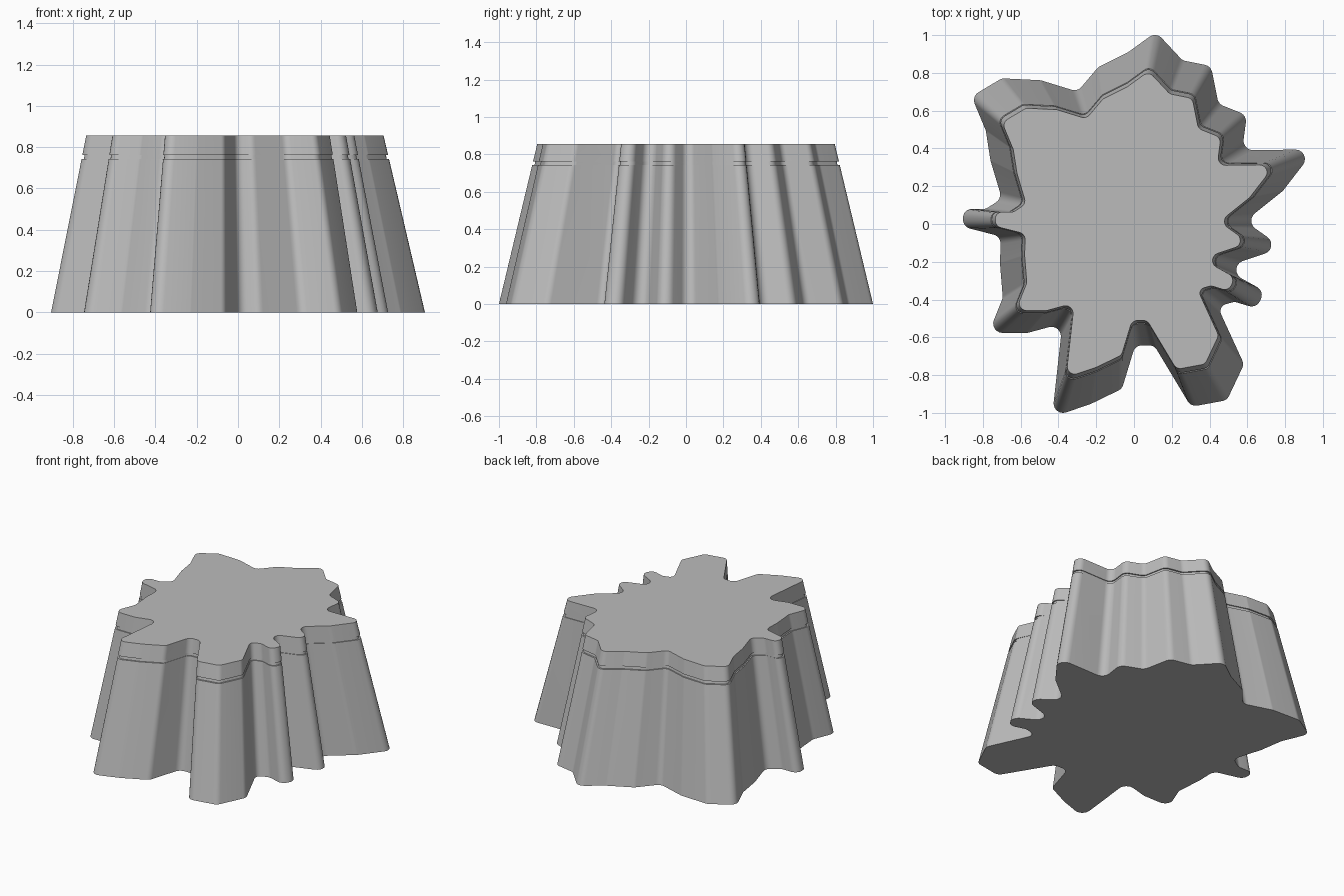
import bpy
import bmesh
import math
from mathutils import Vector

default_cube = bpy.data.objects.get("Cube")
if default_cube:
    bpy.data.objects.remove(default_cube, do_unlink=True)

HEIGHT = 0.857
TAPER = 0.205          # how much the outline shrinks from base to top
ROUNDING = 0.05        # corner radius of the base outline
ARC_STEPS = 6

# Sharp corners of the base outline, clockwise from the rear peak
CORNERS = [
    (.11, 1.02), (.25, .87), (.4, .84), (.44, .64), (.59, .58), (.565, .395),
    (.95, .4), (.78, .18), (.58, .02), (.78, -.12), (.46, -.225),
    (.685, -.35), (.64, -.44), (.525, -.405), (.435, -.43), (.575, -.735),
    (.485, -.925), (.295, -.96), (.1, -.635), (0, -.635), (-.07, -.865),
    (-.235, -.945), (-.44, -1.015), (-.385, -.52), (-.57, -.57),
    (-.775, -.57), (-.7, -.385), (-.715, -.2), (-.71, -.06), (-.91, -.01),
    (-.91, .085), (-.79, .085), (-.705, .14), (-.765, .34), (-.79, .5),
    (-.865, .68), (-.705, .775), (-.5, .765), (-.305, .705),
    (-.195, .835), (-.035, .915),
]


def rounded_outline(corners, radius, steps):
    """Replace every corner of a closed polygon with a circular arc."""
    points = [Vector(c) for c in corners]
    outline = []
    for i, corner in enumerate(points):
        back = points[i - 1] - corner
        ahead = points[(i + 1) % len(points)] - corner
        half = back.angle(ahead) / 2
        reach = min(radius / math.tan(half), 0.48 * min(back.length, ahead.length))
        back.normalize()
        ahead.normalize()
        arc_radius = reach * math.tan(half)
        centre = corner + (back + ahead).normalized() * (reach / math.cos(half))
        start = corner + back * reach - centre
        end = corner + ahead * reach - centre
        for k in range(steps + 1):
            t = k / steps
            spoke = start.lerp(end, t)
            # even steps along the arc, by spherical blending
            sweep = math.pi - 2 * half
            if sweep > 0.01:
                spoke = (start * math.sin((1 - t) * sweep)
                         + end * math.sin(t * sweep)) / math.sin(sweep)
            outline.append(centre + spoke.normalized() * arc_radius)
    return outline


def fit(outline, half_width, half_depth):
    """Centre the outline and stretch it to the wanted size."""
    xs = [p.x for p in outline]
    ys = [p.y for p in outline]
    mid = Vector((max(xs) + min(xs), max(ys) + min(ys))) / 2
    sx = 2 * half_width / (max(xs) - min(xs))
    sy = 2 * half_depth / (max(ys) - min(ys))
    return [Vector(((p.x - mid.x) * sx, (p.y - mid.y) * sy)) for p in outline]


outline = fit(rounded_outline(CORNERS, ROUNDING, ARC_STEPS), 0.905, 1)

# Levels of the tapered wall: height and inset, with a thin groove near the top
groove_low, groove_high, groove_depth = 0.743, 0.763, 0.012
levels = [(0, 0), (groove_low, 0), (groove_low, groove_depth),
          (groove_high, groove_depth), (groove_high, 0), (HEIGHT, 0)]

bm = bmesh.new()
rings = []
for z, inset in levels:
    rise = z / HEIGHT
    scale = 1 - TAPER * rise - inset
    lean = -0.015 * rise
    rings.append([bm.verts.new((p.x * scale + lean, p.y * scale, z)) for p in outline])

# Wall faces and the two caps
count = len(outline)
for lower, upper in zip(rings, rings[1:]):
    for i in range(count):
        j = (i + 1) % count
        bm.faces.new((lower[i], upper[i], upper[j], lower[j]))
bm.faces.new(rings[0])
bm.faces.new(list(reversed(rings[-1])))
bmesh.ops.recalc_face_normals(bm, faces=bm.faces)

mesh = bpy.data.meshes.new("tapered_block")
bm.to_mesh(mesh)
bm.free()
block = bpy.data.objects.new("tapered_block", mesh)
bpy.context.collection.objects.link(block)

# Plain grey material
grey = bpy.data.materials.new("plain_grey")
grey.use_nodes = True
colour = (0.5, 0.5, 0.5, 1)
grey.diffuse_color = colour
grey.node_tree.nodes["Principled BSDF"].inputs["Base Color"].default_value = colour
mesh.materials.append(grey)

# Smooth curved walls, crisp rims and groove
bpy.ops.object.select_all(action="DESELECT")
block.select_set(True)
bpy.context.view_layer.objects.active = block
bpy.ops.object.shade_smooth_by_angle(angle=math.radians(30))
